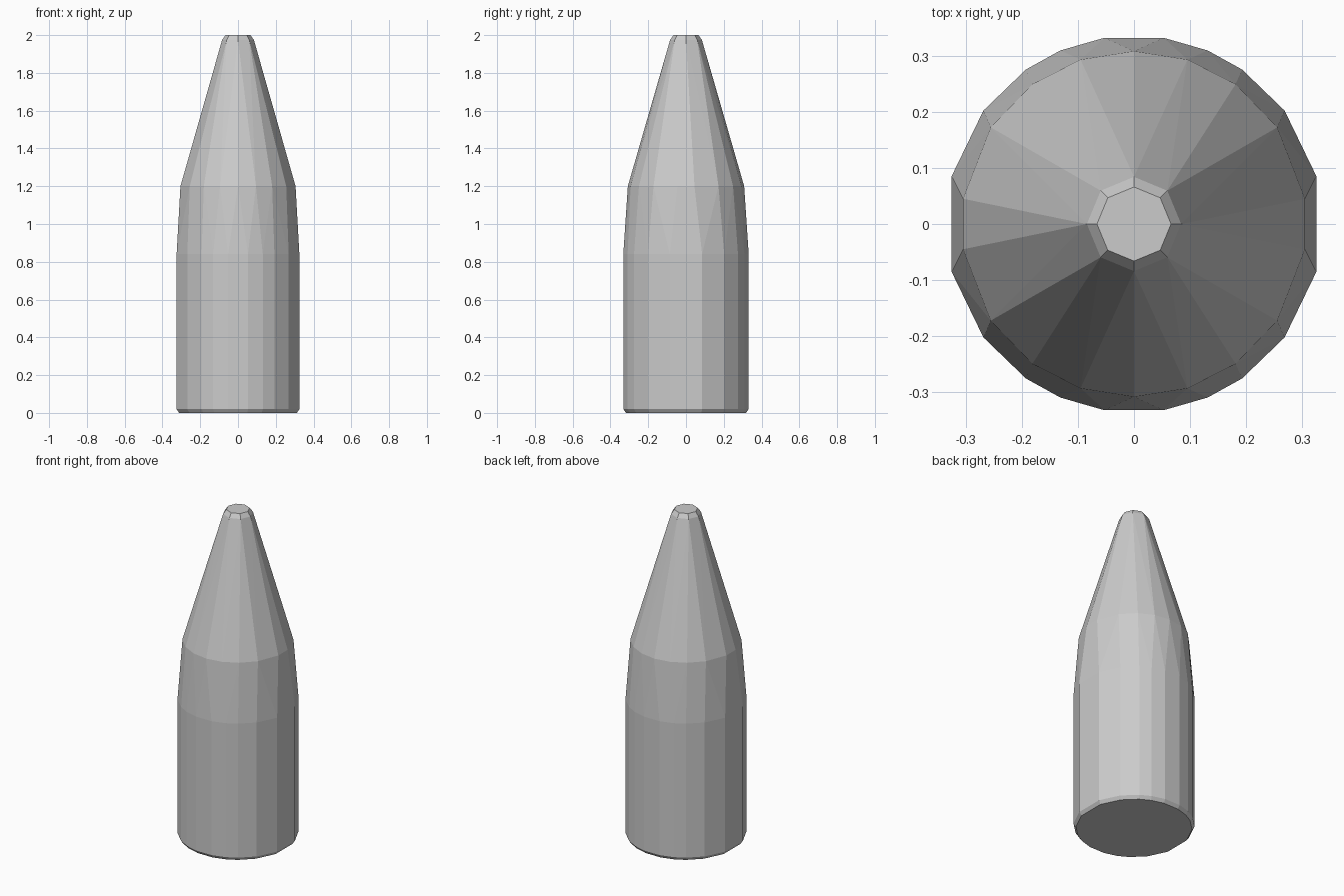
import bpy, bmesh, math
from mathutils import Vector

default_cube = bpy.data.objects.get("Cube")
if default_cube:
    bpy.data.objects.remove(default_cube, do_unlink=True)

# Plain grey metal
grey = bpy.data.materials.new("grey metal")
grey.use_nodes = True
colour = (0.6, 0.6, 0.6, 1)
grey.diffuse_color = colour
grey.node_tree.nodes["Principled BSDF"].inputs["Base Color"].default_value = colour


def mirrored(quarter):
    """Repeat one quarter's angles around the full circle."""
    half = quarter + [180 - a for a in quarter]
    return sorted({a % 360 for a in half + [-a for a in half]})


body_angles = mirrored([14.7, 37, 55, 67, 81])
shoulder_angles = mirrored([8.4, 34, 54, 72, 90])
tip_angles = [i * 45 for i in range(8)]

# Rings from base to tip: height, radius, angles
rings = [
    (0.0, 0.322, body_angles),
    (0.02, 0.336, body_angles),
    (0.84, 0.336, body_angles),
    (1.2, 0.308, shoulder_angles),
    (1.975, 0.084, tip_angles),
    (2.0, 0.066, tip_angles),
]

# The solid is convex, so its skin is the hull of the rings
bm = bmesh.new()
for height, radius, angles in rings:
    for angle in angles:
        a = math.radians(angle)
        bm.verts.new(Vector((radius * math.cos(a), radius * math.sin(a), height)))
bmesh.ops.convex_hull(bm, input=bm.verts[:])
bmesh.ops.dissolve_limit(bm, angle_limit=math.radians(0.5),
                         verts=bm.verts[:], edges=bm.edges[:])
bmesh.ops.recalc_face_normals(bm, faces=bm.faces[:])

mesh = bpy.data.meshes.new("pointed_body")
bm.to_mesh(mesh)
bm.free()
mesh.materials.append(grey)
body = bpy.data.objects.new("pointed_body", mesh)
bpy.context.collection.objects.link(body)
